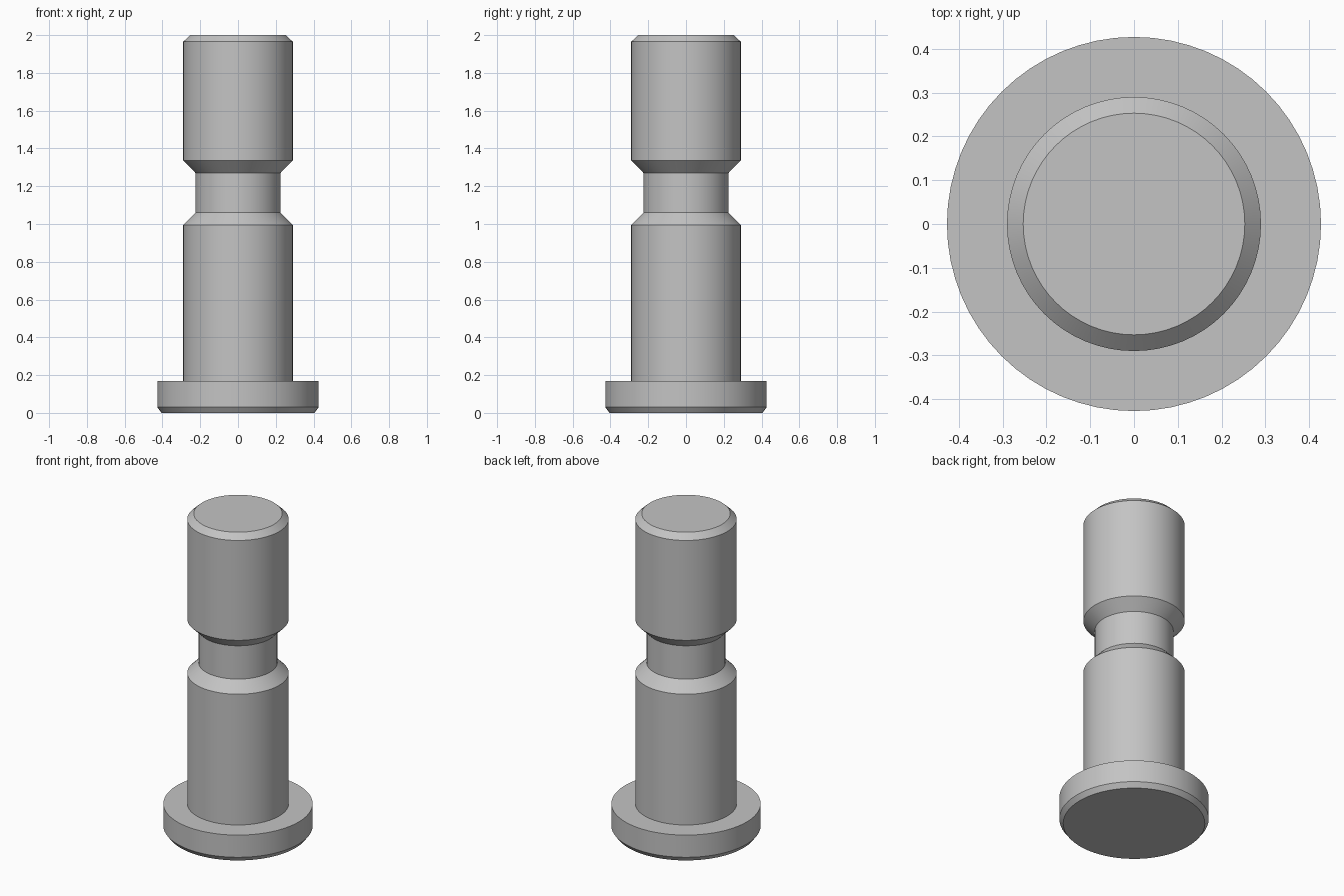
import bpy
import bmesh
import math

SIDES = 64

if "Cube" in bpy.data.objects:
    bpy.data.objects.remove(bpy.data.objects["Cube"], do_unlink=True)

# Single bare-metal colour
steel = bpy.data.materials.new("plain_grey_steel")
steel.use_nodes = True
steel.diffuse_color = (0.55, 0.55, 0.55, 1)
steel.node_tree.nodes["Principled BSDF"].inputs["Base Color"].default_value = steel.diffuse_color


def lathe(name, profile):
    """Revolve (radius, height) points around z and cap both ends."""
    bm = bmesh.new()
    rings = []
    for radius, z in profile:
        angles = [2 * math.pi * i / SIDES for i in range(SIDES)]
        rings.append([bm.verts.new((radius * math.cos(a), radius * math.sin(a), z)) for a in angles])
    for low, high in zip(rings, rings[1:]):
        for i in range(SIDES):
            j = (i + 1) % SIDES
            bm.faces.new((low[i], low[j], high[j], high[i]))
    bm.faces.new(rings[0][::-1])
    bm.faces.new(rings[-1])
    mesh = bpy.data.meshes.new(name)
    bm.to_mesh(mesh)
    bm.free()
    mesh.materials.append(steel)
    obj = bpy.data.objects.new(name, mesh)
    bpy.context.collection.objects.link(obj)
    bpy.ops.object.select_all(action="DESELECT")
    obj.select_set(True)
    bpy.context.view_layer.objects.active = obj
    bpy.ops.object.shade_smooth_by_angle(angle=math.radians(20))
    return obj


HEAD, SHAFT, NECK = 0.427, 0.29, 0.225

# One solid turned pin: chamfered head, shaft, grooved neck, chamfered tip
lathe("grooved_pin", [
    (0.405, 0), (HEAD, 0.03), (HEAD, 0.17),
    (SHAFT, 0.17), (SHAFT, 0.995),
    (NECK, 1.06), (NECK, 1.27),
    (SHAFT, 1.335), (SHAFT, 1.965),
    (0.253, 2),
])
